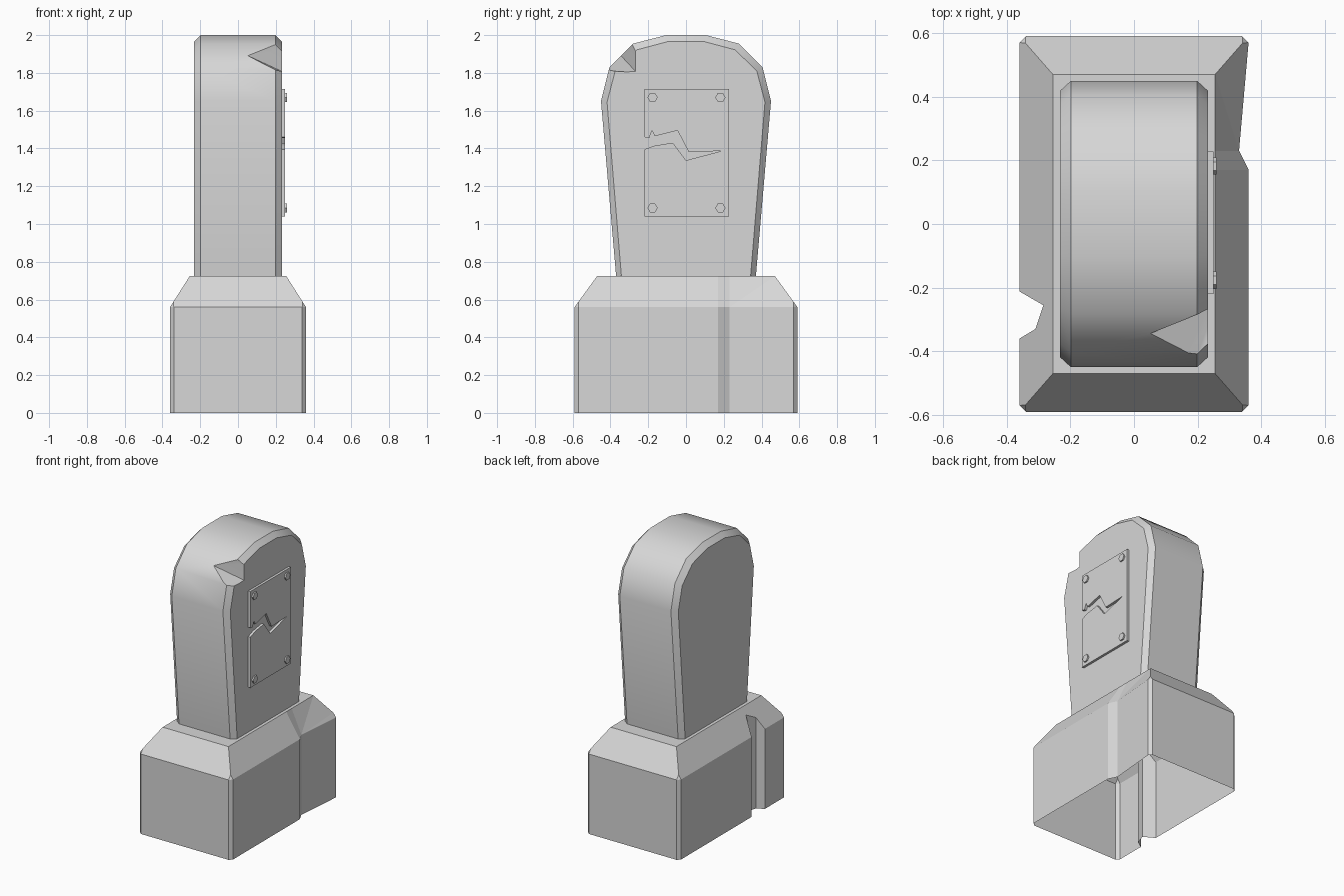
import bpy, bmesh, math
from mathutils import Vector

old = bpy.data.objects.get("Cube")
if old:
    bpy.data.objects.remove(old, do_unlink=True)

# One plain stone colour
stone = bpy.data.materials.new("stone_grey")
stone.use_nodes = True
colour = (0.68, 0.68, 0.68, 1)
stone.diffuse_color = colour
bsdf = next(n for n in stone.node_tree.nodes if n.type == 'BSDF_PRINCIPLED')
bsdf.inputs["Base Color"].default_value = colour


def finish(bm, name):
    bmesh.ops.recalc_face_normals(bm, faces=bm.faces)
    mesh = bpy.data.meshes.new(name)
    bm.to_mesh(mesh)
    bm.free()
    mesh.materials.append(stone)
    ob = bpy.data.objects.new(name, mesh)
    bpy.context.collection.objects.link(ob)
    return ob


def prism(name, outline, direction):
    """Extrude a closed outline of 3D points along a direction."""
    bm = bmesh.new()
    face = bm.faces.new([bm.verts.new(p) for p in outline])
    out = bmesh.ops.extrude_face_region(bm, geom=[face])
    moved = [g for g in out["geom"] if isinstance(g, bmesh.types.BMVert)]
    bmesh.ops.translate(bm, verts=moved, vec=direction)
    if face.is_valid and len(bm.faces) < len(outline) + 2:
        bm.faces.new([v for v in face.verts])
    return finish(bm, name)


def hull(points):
    bm = bmesh.new()
    for p in points:
        bm.verts.new(p)
    bmesh.ops.convex_hull(bm, input=bm.verts)
    bmesh.ops.dissolve_limit(bm, angle_limit=0.01, verts=bm.verts, edges=bm.edges)
    return bm


def activate(ob):
    bpy.ops.object.select_all(action='DESELECT')
    ob.select_set(True)
    bpy.context.view_layer.objects.active = ob


def cut(ob, cutter):
    mod = ob.modifiers.new("cut", 'BOOLEAN')
    mod.operation = 'DIFFERENCE'
    mod.solver = 'EXACT'
    mod.object = cutter
    activate(ob)
    bpy.ops.object.modifier_apply(modifier=mod.name)
    bpy.data.objects.remove(cutter, do_unlink=True)


# Plinth: chamfered block with sloped shoulders
W, D, WT, DT, C = 0.36, 0.59, 0.255, 0.47, 0.02
SHOULDER, TOP = 0.56, 0.725
pts = []
for sx in (-1, 1):
    for sy in (-1, 1):
        for z in (0, SHOULDER):
            pts += [(sx * W, sy * (D - C), z), (sx * (W - C), sy * D, z)]
        t = 0.18
        pts.append((sx * (W + (WT - W) * t), sy * (D + (DT - D) * t),
                    SHOULDER + (TOP - SHOULDER) * t))
        pts.append((sx * WT, sy * DT, TOP))
bm = hull(pts)

# Shallow dent in the wall on the plaque side
for y in (0.17, 0.23):
    bm.normal_update()
    faces = [f for f in bm.faces if f.normal.x > 0.8
             and abs(f.normal.y) < 0.1]
    geom = set(faces)
    for f in faces:
        geom.update(f.edges)
        geom.update(f.verts)
    bmesh.ops.bisect_plane(bm, geom=list(geom), plane_co=(0, y, 0), plane_no=(0, 1, 0))
for v in bm.verts:
    if v.co.x > W - 0.005 and abs(v.co.y - 0.23) < 0.005:
        v.co.x = 0.33
bmesh.ops.triangulate(bm, faces=[f for f in bm.faces if len(f.verts) > 4])
plinth = finish(bm, "plinth")

# Broken notch in the opposite wall
notch = [(-0.42, -0.20), (-0.36, -0.212), (-0.285, -0.255), (-0.31, -0.33),
         (-0.36, -0.36), (-0.42, -0.38)]
cut(plinth, prism("notch_cutter", [(x, y, -0.1) for x, y in notch], Vector((0, 0, 1))))

# The plinth is hollow underneath
bm = bmesh.new()
bm.from_mesh(plinth.data)
under = [f for f in bm.faces if all(v.co.z < 0.001 for v in f.verts)]
bmesh.ops.delete(bm, geom=under, context='FACES_ONLY')
bm.to_mesh(plinth.data)
bm.free()

# Headstone: tapered slab with rounded top and bevelled rims
outer = [(0.37, TOP), (0.45, 1.65), (0.405, 1.83), (0.28, 1.955), (0.105, 2.0)]
inner = [(0.342, TOP), (0.418, 1.645), (0.375, 1.81), (0.26, 1.922), (0.095, 1.966)]


def mirrored(half):
    return half + [(-y, z) for y, z in reversed(half)]


bm = bmesh.new()
rings = [[bm.verts.new((x, y, z)) for y, z in mirrored(half)]
         for x, half in ((-0.233, inner), (-0.198, outer), (0.198, outer), (0.233, inner))]
for a, b in zip(rings, rings[1:]):
    for i in range(len(a)):
        j = (i + 1) % len(a)
        bm.faces.new((a[i], a[j], b[j], b[i]))
bm.faces.new(rings[0])
bm.faces.new(rings[-1])
headstone = finish(bm, "headstone")

# Chipped shoulder
chip = hull([(0.05, -0.345, 1.892), (0.25, -0.26, 1.80), (0.25, -0.26, 1.925),
             (0.2, -0.42, 1.815), (0.25, -0.45, 1.812), (0.2, -0.285, 1.96),
             (0.32, -0.45, 2.05)])
cut(headstone, finish(chip, "chip_cutter"))
activate(headstone)
bpy.ops.object.shade_smooth_by_angle(angle=math.radians(33))

# Plaque with a jagged crack running in from one edge
X = 0.232
crack = [(-0.22, 1.46), (-0.195, 1.455), (-0.18, 1.495), (-0.165, 1.465),
         (-0.045, 1.495), (0.015, 1.38), (0.19, 1.387), (0.0, 1.337),
         (-0.07, 1.43), (-0.165, 1.415), (-0.22, 1.395)]
outline = crack + [(-0.22, 1.04), (0.228, 1.04), (0.228, 1.715), (-0.22, 1.715)]
prism("plaque", [(X, y, z) for y, z in outline], Vector((0.018, 0, 0)))

# Hexagonal corner bolts
for side, y in (("front", -0.177), ("back", 0.182)):
    for level, z in (("lower", 1.085), ("upper", 1.67)):
        ring = [(0.248, y + 0.027 * math.cos(k * math.pi / 3),
                 z + 0.027 * math.sin(k * math.pi / 3)) for k in range(6)]
        prism(f"bolt_{level}_{side}", ring, Vector((0.012, 0, 0)))
